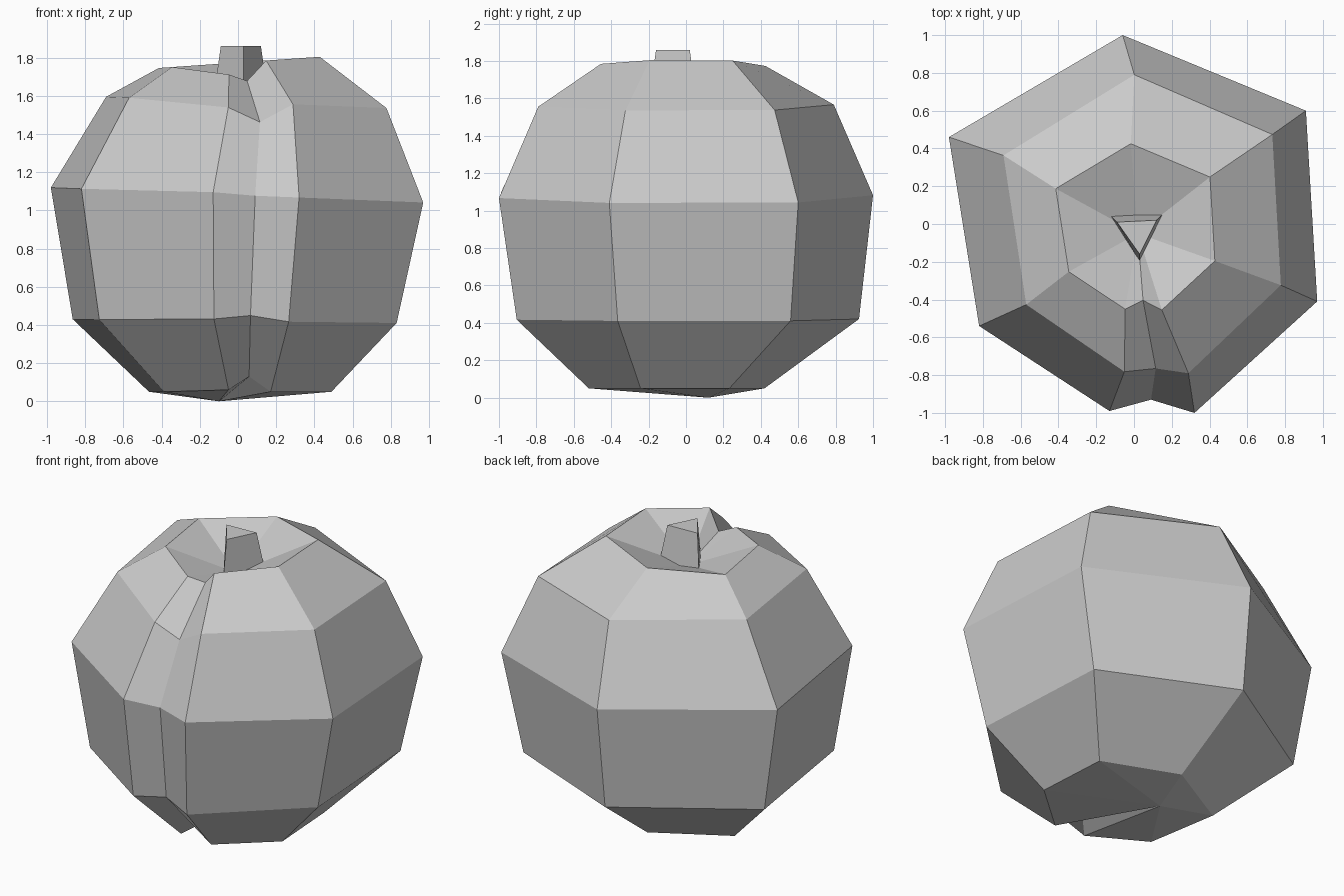
import bpy
import bmesh
from mathutils import Vector

default_cube = bpy.data.objects.get("Cube")
if default_cube:
    bpy.data.objects.remove(default_cube, do_unlink=True)


def make_material(name, colour):
    material = bpy.data.materials.new(name)
    material.use_nodes = True
    material.diffuse_color = colour
    material.node_tree.nodes["Principled BSDF"].inputs["Base Color"].default_value = colour
    return material


def loft(name, rings, bottom_centre, top_centre, material):
    """Skin a stack of rings and close both ends with a fan around a centre point."""
    bm = bmesh.new()
    loops = [[bm.verts.new(point) for point in ring] for ring in rings]
    count = len(loops[0])
    for lower, upper in zip(loops, loops[1:]):
        for i in range(count):
            j = (i + 1) % count
            bm.faces.new((lower[i], lower[j], upper[j], upper[i]))
    for loop, centre in ((loops[0], bottom_centre), (loops[-1], top_centre)):
        hub = bm.verts.new(centre)
        for i in range(count):
            bm.faces.new((loop[i], loop[(i + 1) % count], hub))
    bmesh.ops.recalc_face_normals(bm, faces=bm.faces)
    mesh = bpy.data.meshes.new(name)
    bm.to_mesh(mesh)
    bm.free()
    mesh.materials.append(material)
    obj = bpy.data.objects.new(name, mesh)
    bpy.context.scene.collection.objects.link(obj)
    return obj


grey = make_material("light grey", (0.6, 0.6, 0.6, 1.0))

# Uneven hexagon at the widest level, its front corner split by a groove
outline = [(-0.06, 1.0), (0.91, 0.6), (0.97, -0.41), (0.32, -1.0),
           (0.09, -0.93), (-0.13, -0.99), (-0.82, -0.54), (-0.98, 0.46)]
GROOVE = 4
GROOVE_LEFT = 5

# Levels: scale x, scale y, shift x, shift y, height, tilt, groove inset, groove lift, left lip lift
levels = [
    (0.49, 0.47, 0.014, -0.05, 0.05, 0.0, 0.08, 0.08, 0.01),
    (0.87, 0.915, -0.013, 0.01, 0.42, -0.01, 0.01, 0.03, 0.01),
    (1.0, 1.0, 0.0, 0.0, 1.08, -0.04, 0.0, 0.0, 0.01),
    (0.753, 0.79, 0.047, 0.0, 1.565, -0.03, -0.03, -0.1, -0.03),
    (0.432, 0.44, 0.009, -0.015, 1.775, 0.03, 0.02, -0.1, -0.06),
]


def body_ring(scale_x, scale_y, shift_x, shift_y, height, tilt, inset, lift, lip):
    ring = [Vector((x * scale_x + shift_x, y * scale_y + shift_y, height + tilt * x))
            for x, y in outline]
    ring[GROOVE] += Vector((0, inset, lift))
    ring[GROOVE_LEFT].z += lip
    return ring


# Faceted fruit with a dimple around the stem
loft("fruit_body", [body_ring(*level) for level in levels],
     (-0.1, 0.12, 0.0), (0.02, -0.05, 1.6), grey)

# Tapered three-sided stem
stem_base = [Vector(p) for p in ((-0.13, 0.05, 1.58), (0.16, 0.06, 1.58), (0.03, -0.2, 1.58))]
stem_top = [Vector(p) for p in ((-0.09, 0.01, 1.86), (0.12, 0.02, 1.86), (0.03, -0.16, 1.86))]
loft("stem", [stem_base, stem_top],
     sum(stem_base, Vector()) / 3, sum(stem_top, Vector()) / 3, grey)
